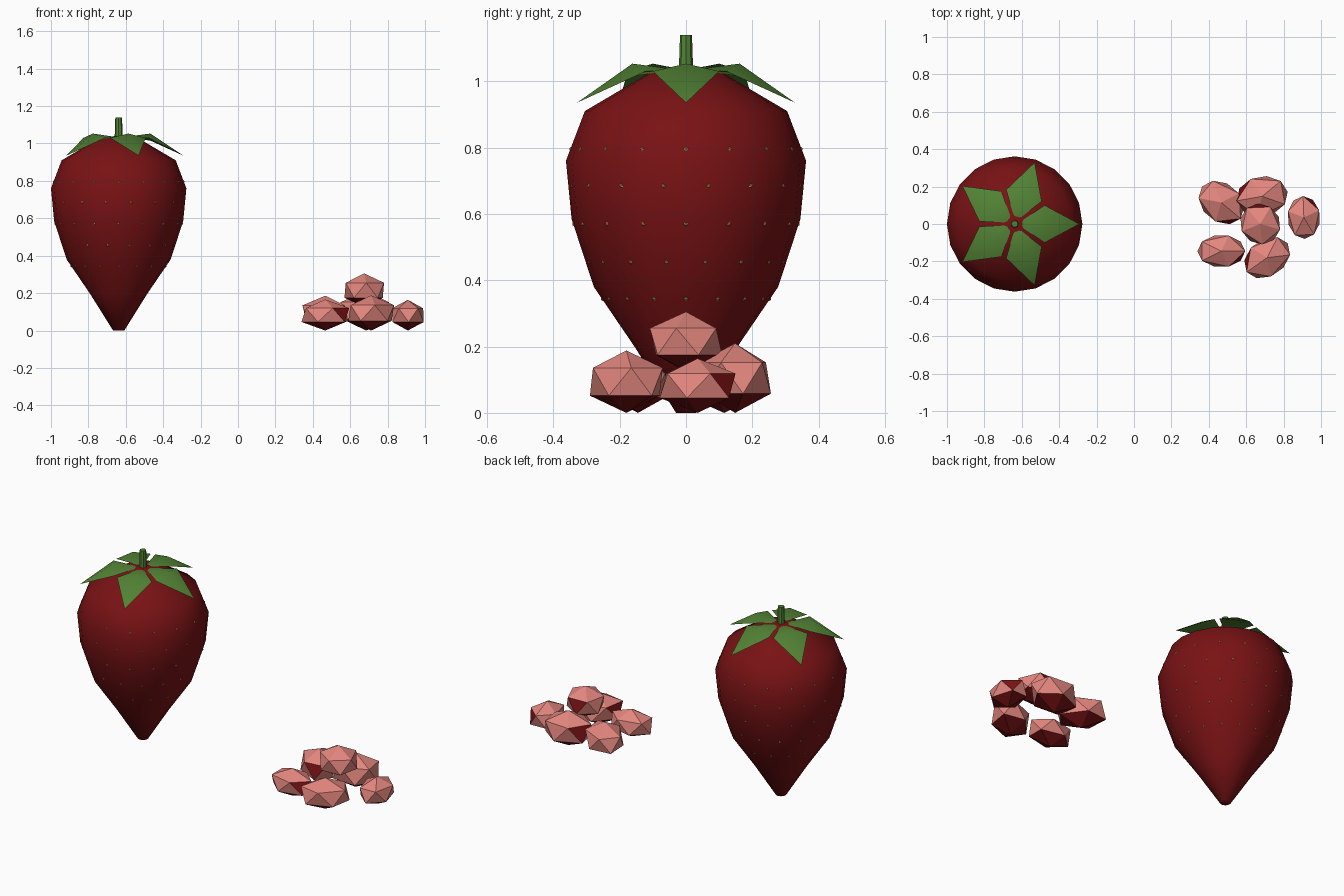
import bpy, bmesh, math
from mathutils import Matrix, Vector

if "Cube" in bpy.data.objects:
    bpy.data.objects.remove(bpy.data.objects["Cube"])


def material(name, rgb):
    m = bpy.data.materials.new(name)
    m.diffuse_color = (*rgb, 1)
    m.use_nodes = True
    m.node_tree.nodes["Principled BSDF"].inputs["Base Color"].default_value = m.diffuse_color
    return m


RED = material("berry red", (0.19, 0.006, 0.007))
PINK = material("flesh pink", (0.77, 0.24, 0.21))
GREEN = material("leaf green", (0.085, 0.225, 0.035))
YELLOW = material("seed yellow", (0.42, 0.28, 0.08))

CX = -0.638          # berry axis
SIDES = 20


def make(name, bm, mats, loc=(0, 0, 0), smooth=None):
    bmesh.ops.recalc_face_normals(bm, faces=bm.faces)
    me = bpy.data.meshes.new(name)
    bm.to_mesh(me)
    bm.free()
    for m in mats:
        me.materials.append(m)
    ob = bpy.data.objects.new(name, me)
    ob.location = loc
    bpy.context.collection.objects.link(ob)
    if smooth:
        bpy.ops.object.select_all(action='DESELECT')
        ob.select_set(True)
        bpy.context.view_layer.objects.active = ob
        bpy.ops.object.shade_smooth_by_angle(angle=math.radians(smooth))
    return ob


def lathe(name, profile, sides, mat, loc, smooth):
    bm = bmesh.new()
    rings = [[bm.verts.new((r * math.cos(2 * math.pi * i / sides),
                            r * math.sin(2 * math.pi * i / sides), z))
              for i in range(sides)] for r, z in profile]
    for a, b in zip(rings, rings[1:]):
        for i in range(sides):
            j = (i + 1) % sides
            bm.faces.new((a[i], a[j], b[j], b[i]))
    bm.faces.new(rings[0])
    bm.faces.new(rings[-1])
    return make(name, bm, [mat], loc, smooth)


# whole berry
PROFILE = [(0.03, 0), (0.152, 0.195), (0.278, 0.38), (0.345, 0.585),
           (0.362, 0.76), (0.305, 0.91), (0.11, 1.025), (0.02, 1.04)]
lathe("berry", PROFILE, SIDES, RED, (CX, 0, 0), 60)

# stem
lathe("stem", [(0.022, 1.02), (0.018, 1.14)], 8, GREEN, (CX, 0, 0), 40)

# five folded leaves
bm = bmesh.new()
for k in range(5):
    rot = Matrix.Rotation(math.radians(72 * k), 4, 'Z')
    pts = [(0.03, -0.012, 1.035), (0.03, 0.012, 1.035), (0.16, 0.1, 1.03),
           (0.346, 0, 0.935), (0.16, -0.1, 1.03), (0.17, 0, 1.053), (0.17, 0, 1.015)]
    v = [bm.verts.new(rot @ Vector(p)) for p in pts]
    for c in (5, 6):
        for i in range(5):
            bm.faces.new((v[i], v[(i + 1) % 5], v[c]))
make("leaves", bm, [GREEN], (CX, 0, 0), 40)


# tiny seeds in staggered rows, barely proud of the skin
def skin_radius(z, a):
    for (r0, z0), (r1, z1) in zip(PROFILE, PROFILE[1:]):
        if z0 <= z <= z1:
            r = r0 + (r1 - r0) * (z - z0) / (z1 - z0)
    half = math.pi / SIDES
    return r * math.cos(half) / math.cos(a % (2 * half) - half)


bm = bmesh.new()
for row, z in enumerate((0.795, 0.685, 0.57, 0.455, 0.345)):
    for i in range(16):
        a = math.radians(22.5 * (i + 0.5 * (row % 2)))
        r = skin_radius(z, a) - 0.004
        bmesh.ops.create_icosphere(
            bm, subdivisions=1, radius=0.008,
            matrix=Matrix.Translation((r * math.cos(a), r * math.sin(a), z)))
make("seeds", bm, [YELLOW], (CX, 0, 0))

# cut chunks: x, y, z centre, radii, turn
CHUNKS = [(0.467, 0.115, 0.093, 0.150, 0.115, 0.093, -40),
          (0.685, 0.148, 0.105, 0.155, 0.120, 0.105, 190),
          (0.908, 0.035, 0.082, 0.128, 0.098, 0.082, 92),
          (0.467, -0.145, 0.083, 0.143, 0.097, 0.083, 0),
          (0.712, -0.180, 0.094, 0.150, 0.110, 0.094, 215),
          (0.675, 0.000, 0.215, 0.125, 0.118, 0.090, 130)]
for n, (x, y, z, rx, ry, rz, turn) in enumerate(CHUNKS, 1):
    bm = bmesh.new()
    bmesh.ops.create_icosphere(bm, subdivisions=1, radius=1)
    # skin left on the underside and on one side facet
    side = Vector((math.cos(math.radians(-36)), math.sin(math.radians(-36)), 0.19))
    for f in bm.faces:
        c = f.calc_center_median().normalized()
        f.material_index = int(c.z < -0.5 or c.dot(side.normalized()) > 0.95)
    bm.transform(Matrix.Rotation(math.radians(turn), 4, 'Z') @ Matrix.Diagonal((rx, ry, rz, 1)))
    make(f"chunk_{n}", bm, [PINK, RED], (x, y, z))
